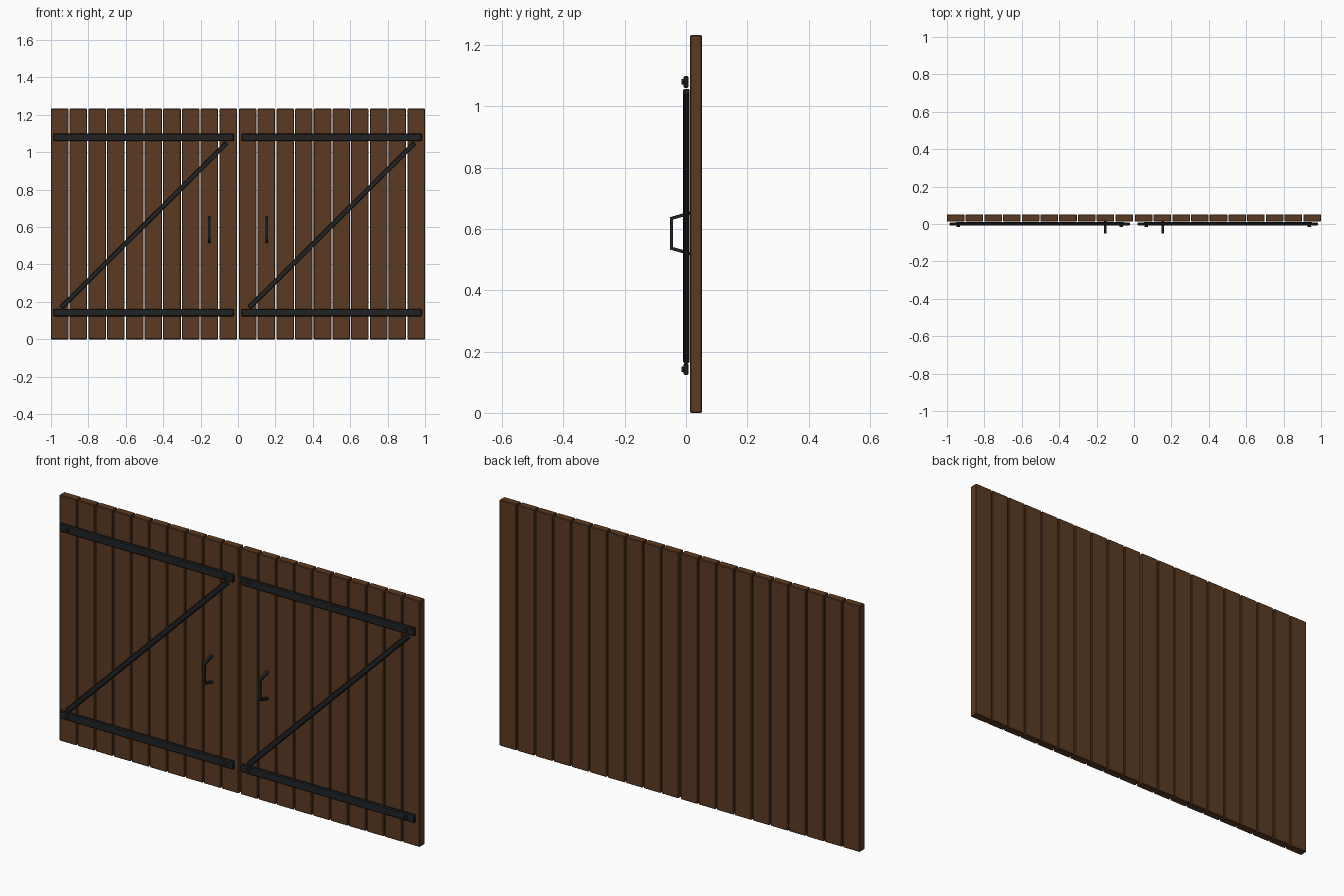
import bpy, math
from mathutils import Vector

if "Cube" in bpy.data.objects:
    bpy.data.objects.remove(bpy.data.objects["Cube"])


def material(name, color):
    m = bpy.data.materials.new(name)
    m.diffuse_color = (*color, 1)
    m.use_nodes = True
    m.node_tree.nodes["Principled BSDF"].inputs["Base Color"].default_value = m.diffuse_color
    return m


wood = material("brown wood", (0.105, 0.043, 0.016))
iron = material("black iron", (0.015, 0.016, 0.017))


def box(name, lo, hi, mat, bevel=0.0, tilt=0.0):
    """Box from its two corners, optionally bevelled and tilted about y."""
    lo, hi = Vector(lo), Vector(hi)
    bpy.ops.mesh.primitive_cube_add(size=1, location=(lo + hi) / 2)
    o = bpy.context.object
    o.name = name
    for v in o.data.vertices:
        v.co = v.co * (hi - lo)
    o.rotation_euler.y = tilt
    o.data.materials.append(mat)
    if bevel:
        b = o.modifiers.new("bevel", 'BEVEL')
        b.width, b.segments = bevel, 1
    return o


def bolt(x, z):
    bpy.ops.mesh.primitive_cylinder_add(vertices=12, radius=0.009, depth=0.012,
                                        location=(x, -0.009, z),
                                        rotation=(math.pi / 2, 0, 0))
    o = bpy.context.object
    o.name = "bolt"
    o.data.materials.append(iron)


def handle(x):
    """Bent flat bar: a closed outline extruded sideways."""
    outer = [(0.014, 0.658), (-0.052, 0.639), (-0.052, 0.533), (0.014, 0.514)]
    inner = [(0.014, 0.525), (-0.042, 0.541), (-0.042, 0.631), (0.014, 0.647)]
    prof = outer + inner
    w = 0.007
    verts = [(x + s * w, y, z) for s in (-1, 1) for y, z in prof]
    n = 8
    faces = [(i, (i + 1) % n, (i + 1) % n + n, i + n) for i in range(n)]
    for a, b in ((0, 1), (1, 2), (2, 3)):
        q = (a, b, 7 - b, 7 - a)
        faces += [q[::-1], tuple(k + n for k in q)]
    me = bpy.data.meshes.new("handle")
    me.from_pydata(verts, [], faces)
    o = bpy.data.objects.new("handle", me)
    bpy.context.collection.objects.link(o)
    me.materials.append(iron)
    bpy.context.view_layer.objects.active = o
    bpy.ops.object.select_all(action='DESELECT')
    o.select_set(True)
    bpy.ops.object.mode_set(mode='EDIT')
    bpy.ops.mesh.select_all(action='SELECT')
    bpy.ops.mesh.normals_make_consistent(inside=False)
    bpy.ops.object.mode_set(mode='OBJECT')


# Two identical gate leaves, each with the same diagonal direction
for left in (-1.0, 0.005):
    # Vertical planks
    for i in range(10):
        x = left + i * 0.1
        box("plank", (x, 0.013, 0), (x + 0.094, 0.052, 1.233), wood, 0.003)
    # Horizontal straps with bolts
    for z in (0.143, 1.08):
        box("strap", (left + 0.013, -0.008, z - 0.02),
            (left + 0.978, 0.008, z + 0.02), iron, 0.004)
        for dx in (0.06, 0.932):
            bolt(left + dx, z)
    # Diagonal brace
    a, b = Vector((left + 0.055, 0, 0.17)), Vector((left + 0.94, 0, 1.05))
    c, d = (a + b) / 2, b - a
    h = d.length / 2
    box("brace", (c.x - h, -0.009, c.z - 0.0125), (c.x + h, 0.012, c.z + 0.0125),
        iron, 0.003, -math.atan2(d.z, d.x))

# Pull handles
for x in (-0.154, 0.154):
    handle(x)
